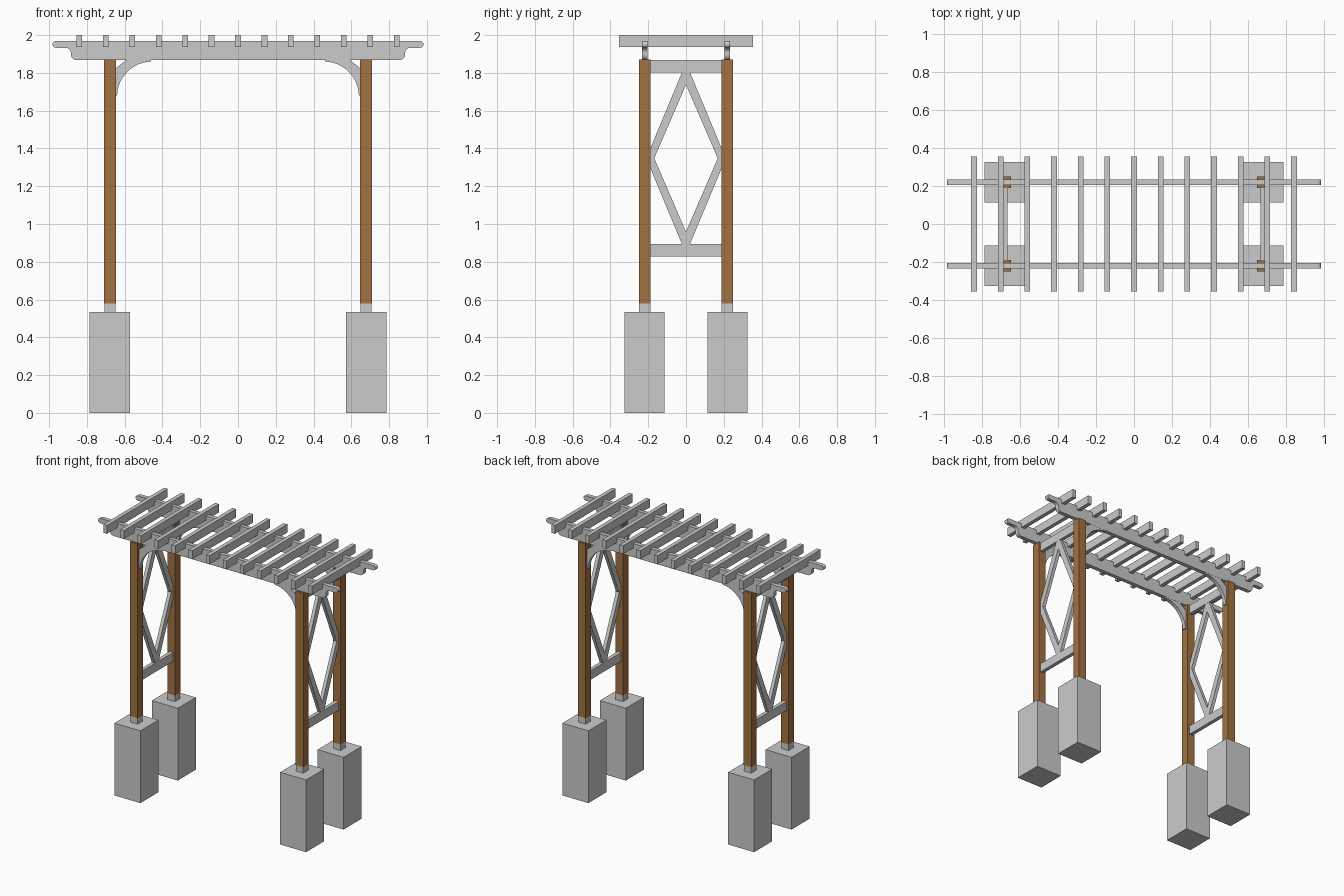
import bpy, bmesh
from math import cos, sin, radians
from mathutils import Vector

if "Cube" in bpy.data.objects:
    bpy.data.objects.remove(bpy.data.objects["Cube"])

wood = bpy.data.materials.new("post_wood")
wood.diffuse_color = (0.36, 0.17, 0.055, 1)
wood.use_nodes = True
wood.node_tree.nodes["Principled BSDF"].inputs["Base Color"].default_value = wood.diffuse_color


def finish(name, bm, mat=None, smooth=False):
    bmesh.ops.recalc_face_normals(bm, faces=bm.faces)
    me = bpy.data.meshes.new(name)
    bm.to_mesh(me)
    bm.free()
    ob = bpy.data.objects.new(name, me)
    bpy.context.collection.objects.link(ob)
    if mat:
        me.materials.append(mat)
    if smooth:
        bpy.ops.object.select_all(action='DESELECT')
        ob.select_set(True)
        bpy.context.view_layer.objects.active = ob
        bpy.ops.object.shade_smooth_by_angle(angle=radians(30))
    return ob


def box(name, centre, size, mat=None):
    bm = bmesh.new()
    bmesh.ops.create_cube(bm, size=1)
    for v in bm.verts:
        v.co = Vector([c + a * s for c, a, s in zip(centre, v.co, size)])
    return finish(name, bm, mat)


def plate(name, outline, axis, centre, thick, smooth=False):
    """Extrude an (horizontal, z) outline along x or y."""
    bm = bmesh.new()
    def place(h, z, d):
        return (d, h, z) if axis == 'x' else (h, d, z)
    face = bm.faces.new([bm.verts.new(place(h, z, centre - thick / 2)) for h, z in outline])
    ext = bmesh.ops.extrude_face_region(bm, geom=[face])
    move = Vector(place(0, 0, thick))
    bmesh.ops.translate(bm, vec=move, verts=[g for g in ext['geom'] if isinstance(g, bmesh.types.BMVert)])
    return finish(name, bm, None, smooth)


def arc(cx, cz, r, a0, a1, n=8):
    return [(cx + r * cos(radians(a0 + (a1 - a0) * i / n)),
             cz + r * sin(radians(a0 + (a1 - a0) * i / n))) for i in range(n + 1)]


PX, PY = 0.678, 0.219
for sx, ex in ((-1, "left"), (1, "right")):
    for sy, ey in ((-1, "front"), (1, "back")):
        tag = f"{ey}_{ex}"
        # footing, post base and post
        box(f"footing_{tag}", (sx * 0.679, sy * PY, 0.2675), (0.213, 0.211, 0.535))
        box(f"post_base_{tag}", (sx * PX, sy * PY, 0.5575), (0.06, 0.06, 0.045))
        box(f"post_{tag}", (sx * PX, sy * PY, 1.225), (0.062, 0.06, 1.29), wood)

        # curved knee brace
        brace = arc(0.455, 1.675, 0.185, 2, 88, 14)
        brace += [(0.461, 1.87), (0.59, 1.87), (0.647, 1.825), (0.647, 1.68)]
        plate(f"brace_{tag}", [(sx * x, z) for x, z in brace], 'y', sy * PY, 0.028, True)

    # side rails
    for z, label in ((1.834, "upper"), (0.862, "lower")):
        box(f"{label}_rail_{ex}", (sx * PX, 0, z), (0.028, 0.378, 0.066))

    # diamond lattice between the rails
    slat = [(0, 1.801), (0.022, 1.801), (0.189, 1.40), (0.189, 1.348), (0.168, 1.348), (0, 1.737)]
    for my in (-1, 1):
        for flip in (False, True):
            pts = [(my * y, 2.696 - z if flip else z) for y, z in slat]
            plate(f"lattice_{ex}", pts, 'x', sx * PX, 0.026)

# long beams with scrolled ends
end = [(0.855, 1.868)]
end += arc(0.855, 1.898, 0.03, -80, 0)
end += arc(0.912, 1.906, 0.027, 180, 90)
end += arc(0.964, 1.951, 0.018, -90, 90)
beam = end + [(-x, z) for x, z in reversed(end)]
for sy, ey in ((-1, "front"), (1, "back")):
    plate(f"beam_{ey}", beam, 'y', sy * PY, 0.03, True)

# rafters notched over the beams
half = [(0.204, 1.938), (0.204, 1.969), (0.234, 1.969), (0.234, 1.938), (0.355, 1.938), (0.355, 2.0)]
rafter = half + [(-y, z) for y, z in reversed(half)]
for i in range(13):
    plate(f"rafter_{i + 1}", rafter, 'x', (i - 6) * 0.14, 0.03)
